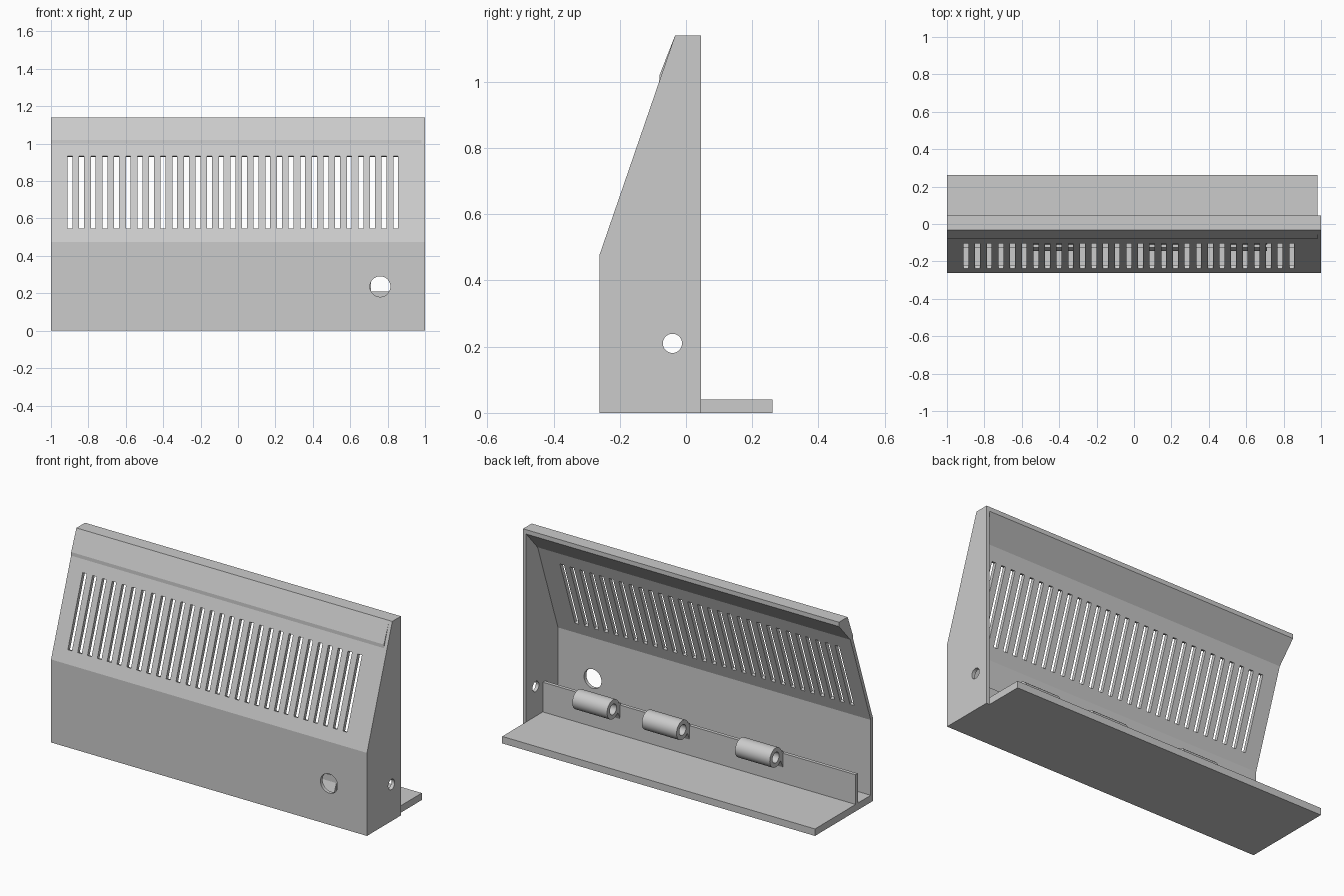
import bpy, bmesh, math
from mathutils import Matrix, Vector

cube = bpy.data.objects.get("Cube")
if cube:
    bpy.data.objects.remove(cube, do_unlink=True)

grey = bpy.data.materials.new("light grey")
grey.use_nodes = True
COLOR = (0.6, 0.6, 0.6, 1)
grey.diffuse_color = COLOR
grey.node_tree.nodes["Principled BSDF"].inputs["Base Color"].default_value = COLOR


def finish(name, bm):
    bmesh.ops.recalc_face_normals(bm, faces=bm.faces)
    mesh = bpy.data.meshes.new(name)
    bm.to_mesh(mesh)
    bm.free()
    mesh.materials.append(grey)
    obj = bpy.data.objects.new(name, mesh)
    bpy.context.collection.objects.link(obj)
    return obj


def prism(name, profile, x0, x1):
    """Extrude a (y, z) profile along x."""
    bm = bmesh.new()
    face = bm.faces.new([bm.verts.new((x0, y, z)) for y, z in profile])
    ext = bmesh.ops.extrude_face_region(bm, geom=[face])
    verts = [v for v in ext["geom"] if isinstance(v, bmesh.types.BMVert)]
    bmesh.ops.translate(bm, verts=verts, vec=(x1 - x0, 0, 0))
    return finish(name, bm)


def box(name, x0, x1, y0, y1, z0, z1):
    return prism(name, [(y0, z0), (y1, z0), (y1, z1), (y0, z1)], x0, x1)


def cylinder(name, center, radius, depth, axis):
    bm = bmesh.new()
    rot = Matrix.Rotation(math.pi / 2, 4, "Y" if axis == "x" else "X")
    bmesh.ops.create_cone(bm, cap_ends=True, segments=40, radius1=radius, radius2=radius,
                          depth=depth, matrix=Matrix.Translation(center) @ rot)
    return finish(name, bm)


def cut(obj, cutter):
    mod = obj.modifiers.new("cut", "BOOLEAN")
    mod.operation = "DIFFERENCE"
    mod.solver = "EXACT"
    mod.object = cutter
    cutter.hide_render = True
    bpy.context.view_layer.objects.active = obj
    bpy.ops.object.modifier_apply(modifier=mod.name)
    bpy.data.objects.remove(cutter, do_unlink=True)


def smooth(obj):
    bpy.ops.object.select_all(action="DESELECT")
    obj.select_set(True)
    bpy.context.view_layer.objects.active = obj
    bpy.ops.object.shade_smooth_by_angle(angle=math.radians(30))


FRONT, BACK, TOP, KNEE = -0.262, 0.045, 1.14, 0.475
END = 0.98
T = 0.02

# Folded front shell with a solid wedge along the top
shell = prism("front_shell", [
    (FRONT, 0), (FRONT, KNEE), (-0.081, 1.0), (-0.08, 1.02), (-0.033, TOP),
    (BACK, TOP), (BACK, 1.115), (-0.058, 1.0), (FRONT + T, KNEE - 0.004), (FRONT + T, 0)],
    -1, END)

# Row of vent slots cut square to the sloped face
slope = Vector((0, -0.03 - FRONT, TOP - KNEE)).normalized()
tilt = -math.atan2(slope.y, slope.z)
mid_z = 0.74
mid_y = FRONT + (mid_z - KNEE) * slope.y / slope.z
bm = bmesh.new()
for i in range(29):
    place = (Matrix.Translation((-0.898 + i * 0.0622, mid_y, mid_z))
             @ Matrix.Rotation(tilt, 4, "X") @ Matrix.Diagonal((0.026, 0.12, 0.412, 1)))
    bmesh.ops.create_cube(bm, size=1, matrix=place)
cut(shell, finish("slot_cutter", bm))

# Round hole in the front wall
cut(shell, cylinder("hole_cutter", (0.76, FRONT, 0.236), 0.055, 0.1, "y"))

# Side panel with a hole in line with the hinge
side = prism("side_panel", [(FRONT, 0), (FRONT, KNEE), (-0.033, TOP), (BACK, TOP), (BACK, 0)],
             END, 1)
PIN_Y, PIN_Z = -0.041, 0.21
cut(side, cylinder("hole_cutter", (0.99, PIN_Y, PIN_Z), 0.029, 0.1, "x"))

# Base plate and upright flange
box("base_plate", -1, END, FRONT + T, 0.262, 0, 0.04)
box("upright_flange", -1, END, -0.125, -0.105, 0.04, 0.21)

# Hinge knuckles, each with a web that joins it to the flange
for i, x0 in enumerate((-0.54, 0.05, 0.49)):
    x1 = x0 + 0.22
    knuckle = cylinder(f"hinge_knuckle_{i + 1}", ((x0 + x1) / 2, PIN_Y, PIN_Z), 0.055, 0.22, "x")
    cut(knuckle, cylinder("bore_cutter", ((x0 + x1) / 2, PIN_Y, PIN_Z), 0.03, 0.4, "x"))
    smooth(knuckle)
    prism(f"hinge_web_{i + 1}", [(-0.145, 0.12), (-0.105, 0.225), (-0.088, 0.22),
                                 (-0.085, 0.175), (-0.105, 0.13)], x0, x1)
